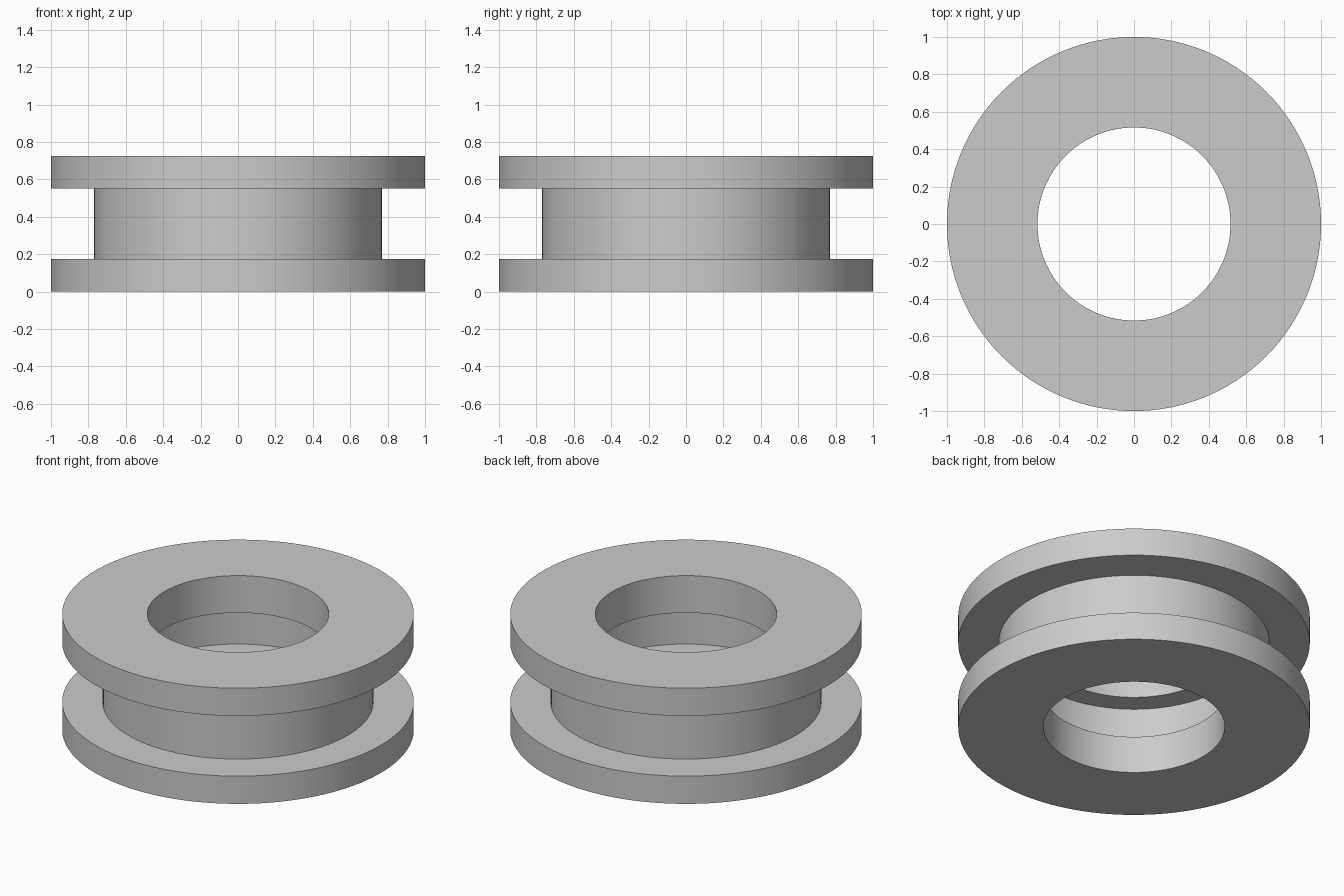
import bpy
import bmesh
import math

cube = bpy.data.objects.get("Cube")
if cube:
    bpy.data.objects.remove(cube, do_unlink=True)

SEGMENTS = 128
HEIGHT = 0.726
FLANGE = 0.174      # thickness of each outer flange
LIP = 0.233         # height of each bore lip
R_RIM, R_HUB, R_GROOVE, R_BORE = 1.0, 0.77, 0.652, 0.516

# Plain grey finish
grey = bpy.data.materials.new("plain grey")
grey.use_nodes = True
colour = (0.6, 0.6, 0.6, 1)
grey.diffuse_color = colour
grey.node_tree.nodes["Principled BSDF"].inputs["Base Color"].default_value = colour

# Lower half of the cross-section, then its mirror image above
lower = [(R_GROOVE, LIP), (R_BORE, LIP), (R_BORE, 0),
         (R_RIM, 0), (R_RIM, FLANGE), (R_HUB, FLANGE)]
profile = lower + [(r, HEIGHT - z) for r, z in reversed(lower)]

# Spin the closed profile into a flanged ring with an inner groove
bm = bmesh.new()
verts = [bm.verts.new((r, 0, z)) for r, z in profile]
edges = [bm.edges.new((v, verts[(i + 1) % len(verts)])) for i, v in enumerate(verts)]
bmesh.ops.spin(bm, geom=verts + edges, cent=(0, 0, 0), axis=(0, 0, 1),
               angle=math.tau, steps=SEGMENTS, use_merge=True)
bmesh.ops.remove_doubles(bm, verts=bm.verts, dist=0.0001)
bmesh.ops.recalc_face_normals(bm, faces=bm.faces)
mesh = bpy.data.meshes.new("flanged_ring")
bm.to_mesh(mesh)
bm.free()

ring = bpy.data.objects.new("flanged_ring", mesh)
bpy.context.collection.objects.link(ring)
mesh.materials.append(grey)

# Smooth the round walls, keep the rims crisp
bpy.ops.object.select_all(action="DESELECT")
ring.select_set(True)
bpy.context.view_layer.objects.active = ring
bpy.ops.object.shade_smooth_by_angle(angle=math.radians(30))
